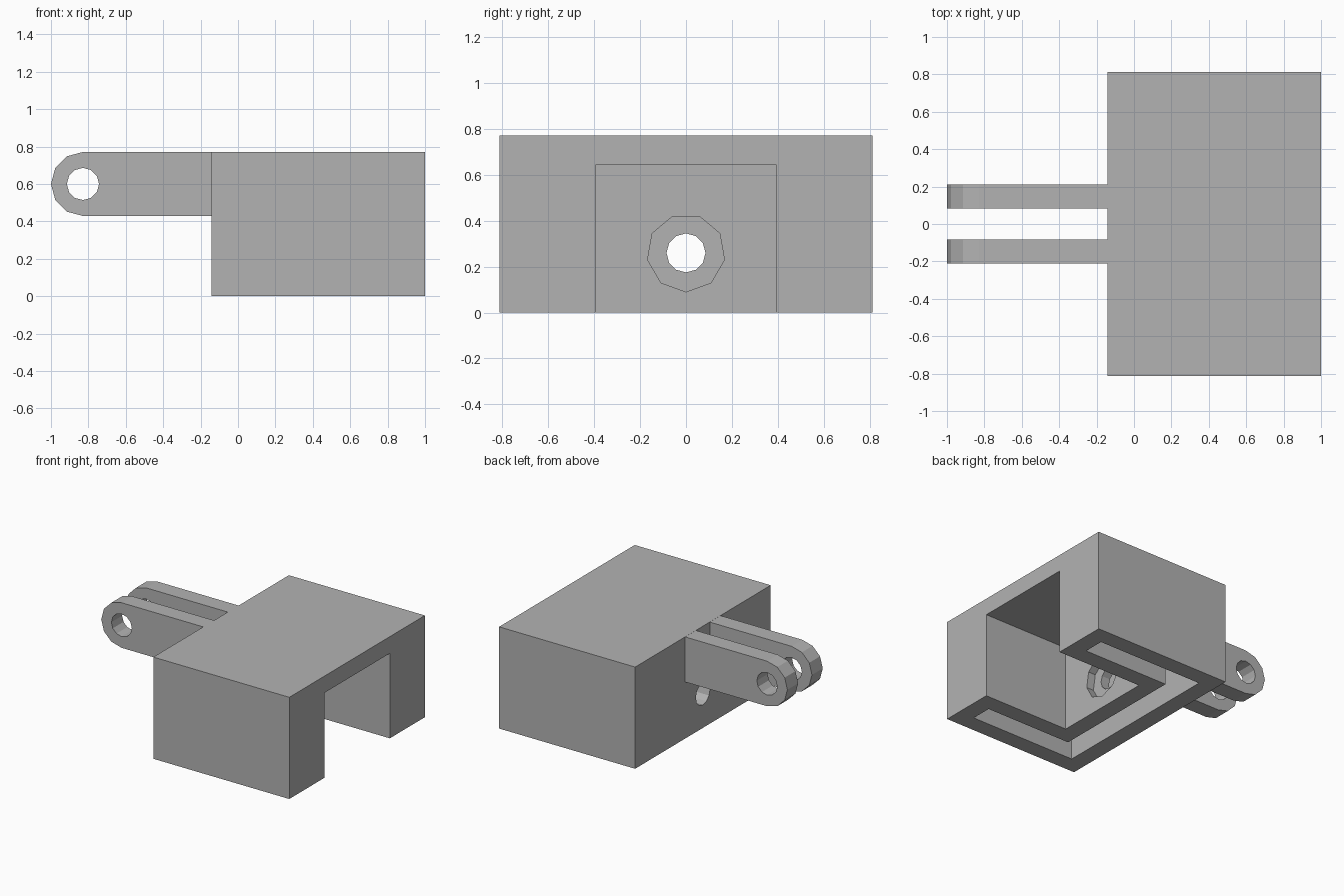
import bpy, bmesh, math
from mathutils import Vector

if "Cube" in bpy.data.objects:
    bpy.data.objects.remove(bpy.data.objects["Cube"], do_unlink=True)

grey = bpy.data.materials.new("plain grey")
grey.use_nodes = True
colour = (0.45, 0.45, 0.45, 1)
grey.diffuse_color = colour
grey.node_tree.nodes["Principled BSDF"].inputs["Base Color"].default_value = colour

PLACE = {
    "x": lambda u, v, d: (d, u, v),
    "y": lambda u, v, d: (u, d, v),
    "z": lambda u, v, d: (u, v, d),
}


def prism(name, profile, axis, start, end):
    """Extrude a flat profile along an axis."""
    bm = bmesh.new()
    base = bm.faces.new([bm.verts.new(PLACE[axis](u, v, start)) for u, v in profile])
    grown = bmesh.ops.extrude_face_region(bm, geom=[base])["geom"]
    shift = Vector(PLACE[axis](0, 0, end - start))
    bmesh.ops.translate(bm, vec=shift,
                        verts=[g for g in grown if isinstance(g, bmesh.types.BMVert)])
    bmesh.ops.recalc_face_normals(bm, faces=bm.faces)
    mesh = bpy.data.meshes.new(name)
    bm.to_mesh(mesh)
    bm.free()
    mesh.materials.append(grey)
    obj = bpy.data.objects.new(name, mesh)
    bpy.context.collection.objects.link(obj)
    return obj


def rect(u0, u1, v0, v1):
    return [(u0, v0), (u1, v0), (u1, v1), (u0, v1)]


def arc(cu, cv, radius, sides, first=0, count=None):
    steps = [math.radians(first) + i * math.tau / sides for i in range(count or sides)]
    return [(cu + radius * math.cos(a), cv + radius * math.sin(a)) for a in steps]


def cut(target, cutter):
    """Subtract the cutter and discard it."""
    cutter.hide_render = True
    mod = target.modifiers.new("cut", "BOOLEAN")
    mod.operation = "DIFFERENCE"
    mod.solver = "EXACT"
    mod.object = cutter
    bpy.context.view_layer.objects.active = target
    bpy.ops.object.modifier_apply(modifier=mod.name)
    bpy.data.objects.remove(cutter, do_unlink=True)


BACK, FRONT, HALF, TOP = -0.142, 1.0, 0.813, 0.772
WALL, CEILING, BOLT_Z = 0.13, 0.645, 0.26

# Housing block with an open channel
housing = prism("housing", rect(BACK, FRONT, -HALF, HALF), "z", 0, TOP)
cut(housing, prism("channel_cutter", rect(-0.393, 0.393, -0.2, CEILING), "x", 0.285, 1.2))

# U-shaped slot inside the walls, open underneath
inner, outer = 0.523, HALF - WALL
slot_front, slot_mid, slot_back = FRONT - WALL, 0.155, BACK + WALL
slot = [(slot_front, -outer), (slot_front, -inner), (slot_mid, -inner), (slot_mid, inner),
        (slot_front, inner), (slot_front, outer), (slot_back, outer), (slot_back, -outer)]
cut(housing, prism("slot_cutter", slot, "z", -0.2, CEILING))

# Bolt hole through the back walls and its shallow nut recess
cut(housing, prism("bolt_cutter", arc(0, BOLT_Z, 0.085, 12), "x", -0.4, 0.4))
cut(housing, prism("nut_cutter", arc(0, BOLT_Z, 0.17, 9, -90), "x", 0.225, 0.4))

# Pair of hinge prongs with rounded ends and pin holes
PIN_X, PIN_Z, RADIUS = -0.829, 0.6, 0.171
outline = [(BACK, PIN_Z - RADIUS), (BACK, PIN_Z + RADIUS)]
outline += arc(PIN_X, PIN_Z, RADIUS, 12, 90, 7)
for side, name in ((-1, "right_prong"), (1, "left_prong")):
    near, far = sorted((side * 0.083, side * 0.212))
    prong = prism(name, outline, "y", near, far)
    cut(prong, prism("pin_cutter", arc(PIN_X, PIN_Z, 0.086, 12), "y", near - 0.1, far + 0.1))
